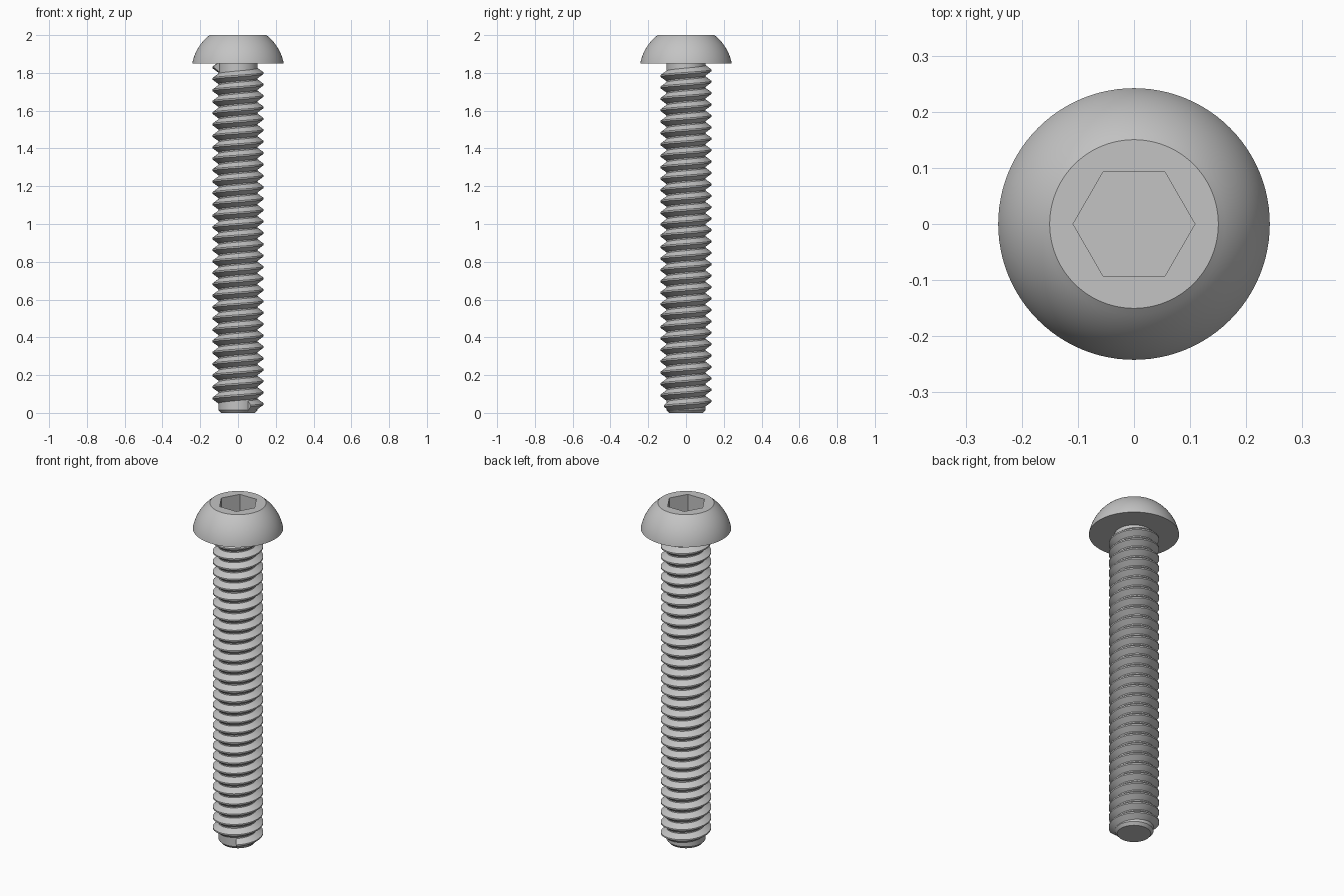
import bpy
import bmesh
from math import sin, cos, pi, radians, sqrt

if "Cube" in bpy.data.objects:
    bpy.data.objects.remove(bpy.data.objects["Cube"], do_unlink=True)

SEGMENTS = 96
HEAD_BASE, HEAD_TOP = 1.85, 2.0
CORE_RADIUS, CREST_RADIUS = 0.104, 0.135

steel = bpy.data.materials.new("grey steel")
steel.use_nodes = True
grey = (0.55, 0.55, 0.55, 1)
steel.diffuse_color = grey
steel.node_tree.nodes["Principled BSDF"].inputs["Base Color"].default_value = grey


def finish(name, bm):
    """Turn a bmesh into a smooth-shaded object with crisp edges."""
    bmesh.ops.recalc_face_normals(bm, faces=bm.faces)
    mesh = bpy.data.meshes.new(name)
    bm.to_mesh(mesh)
    bm.free()
    mesh.materials.append(steel)
    obj = bpy.data.objects.new(name, mesh)
    bpy.context.collection.objects.link(obj)
    bpy.ops.object.select_all(action='DESELECT')
    obj.select_set(True)
    bpy.context.view_layer.objects.active = obj
    bpy.ops.object.shade_smooth_by_angle(angle=radians(30))
    return obj


def loft(bm, rings, closed):
    """Join successive vertex rings with quads and cap both ends."""
    for a, b in zip(rings, rings[1:]):
        n = len(a)
        for i in range(n if closed else n - 1):
            j = (i + 1) % n
            bm.faces.new((a[i], a[j], b[j], b[i]))
    bm.faces.new(rings[0])
    bm.faces.new(rings[-1])


def round_ring(r):
    return lambda angle: r


def hex_ring(apothem):
    # Corners point along the x axis
    return lambda angle: apothem / cos((angle % (pi / 3)) - pi / 6)


def lathe(name, profile):
    """Loft (radius function, height) pairs around the z axis."""
    bm = bmesh.new()
    rings = []
    for radius, z in profile:
        ring = []
        for i in range(SEGMENTS):
            t = 2 * pi * i / SEGMENTS
            ring.append(bm.verts.new((radius(t) * cos(t), radius(t) * sin(t), z)))
        rings.append(ring)
    loft(bm, rings, True)
    return finish(name, bm)


# Domed head: a slice of a sphere, with a hexagonal socket sunk into its flat top
SPHERE_Z, SPHERE_R = 1.805, 0.2462
dome = []
for k in range(17):
    z = HEAD_BASE + (HEAD_TOP - HEAD_BASE) * k / 16
    dome.append((round_ring(sqrt(SPHERE_R ** 2 - (z - SPHERE_Z) ** 2)), z))
socket = hex_ring(0.094)
lathe("button_head", dome + [(socket, HEAD_TOP), (socket, HEAD_TOP - 0.1)])

# Plain core with a chamfered tip
lathe("shank_core", [(round_ring(0.09), 0), (round_ring(CORE_RADIUS), 0.016),
                     (round_ring(CORE_RADIUS), HEAD_BASE + 0.005)])

# Right-handed helical thread
PITCH, TURNS, STEPS = 0.0604, 29.72, 60
START_Z, START_ANGLE = 0.037, radians(-60)
tooth = [(CORE_RADIUS - 0.003, -0.029), (CREST_RADIUS, -0.004),
         (CREST_RADIUS, 0.004), (CORE_RADIUS - 0.003, 0.029)]
bm = bmesh.new()
sections = []
count = int(TURNS * STEPS)
for s in range(count + 1):
    turn = TURNS * s / count
    t = START_ANGLE + 2 * pi * turn
    sections.append([bm.verts.new((r * cos(t), r * sin(t), START_Z + PITCH * turn + dz))
                     for r, dz in tooth])
loft(bm, sections, True)
finish("thread", bm)
